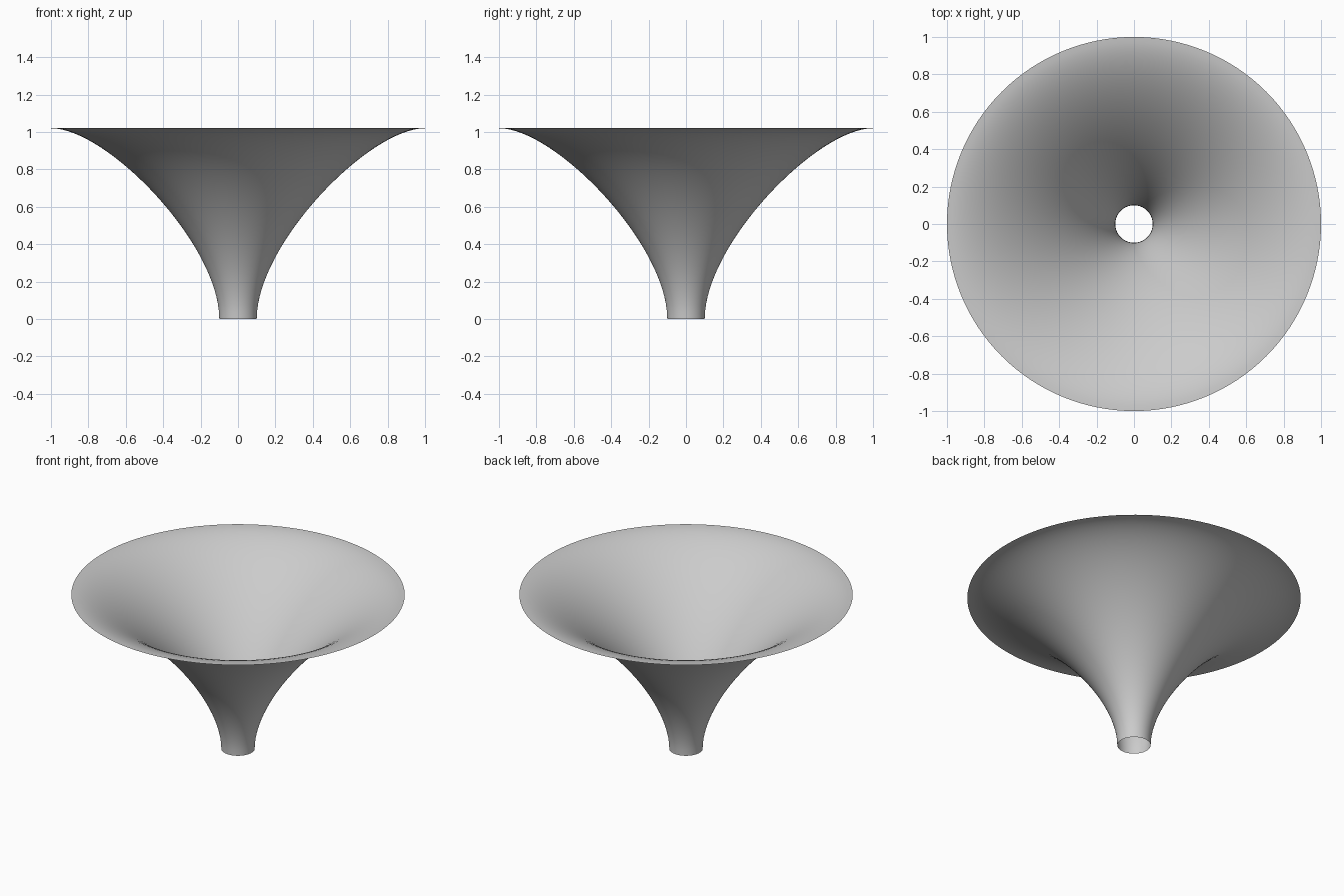
import bpy, bmesh, math
from mathutils import Vector, geometry

cube = bpy.data.objects.get("Cube")
if cube:
    bpy.data.objects.remove(cube, do_unlink=True)

# Plain grey material
grey = bpy.data.materials.new("plain grey")
grey.use_nodes = True
color = (0.6, 0.6, 0.6, 1)
grey.diffuse_color = color
grey.node_tree.nodes["Principled BSDF"].inputs["Base Color"].default_value = color

# Flared profile: vertical at the neck, horizontal at the rim
profile = geometry.interpolate_bezier(
    Vector((0.1, 0, 0)), Vector((0.1, 0, 0.4)),
    Vector((0.7, 0, 1.02)), Vector((1, 0, 1.02)), 33)

# Spin the profile into an open, thin-walled funnel
bm = bmesh.new()
verts = [bm.verts.new(p) for p in profile]
edges = [bm.edges.new(pair) for pair in zip(verts, verts[1:])]
bmesh.ops.spin(bm, geom=verts + edges, cent=(0, 0, 0), axis=(0, 0, 1),
               angle=math.tau, steps=128, use_merge=True)
bmesh.ops.remove_doubles(bm, verts=bm.verts, dist=0.0001)
bmesh.ops.recalc_face_normals(bm, faces=bm.faces)
# Outer side faces away from the axis
bm.faces.ensure_lookup_table()
face = bm.faces[0]
center = face.calc_center_median()
if face.normal.dot(Vector((center.x, center.y, 0))) < 0:
    bmesh.ops.reverse_faces(bm, faces=bm.faces)
for face in bm.faces:
    face.smooth = True

mesh = bpy.data.meshes.new("flared_funnel")
bm.to_mesh(mesh)
bm.free()
mesh.materials.append(grey)
funnel = bpy.data.objects.new("flared_funnel", mesh)
bpy.context.collection.objects.link(funnel)
